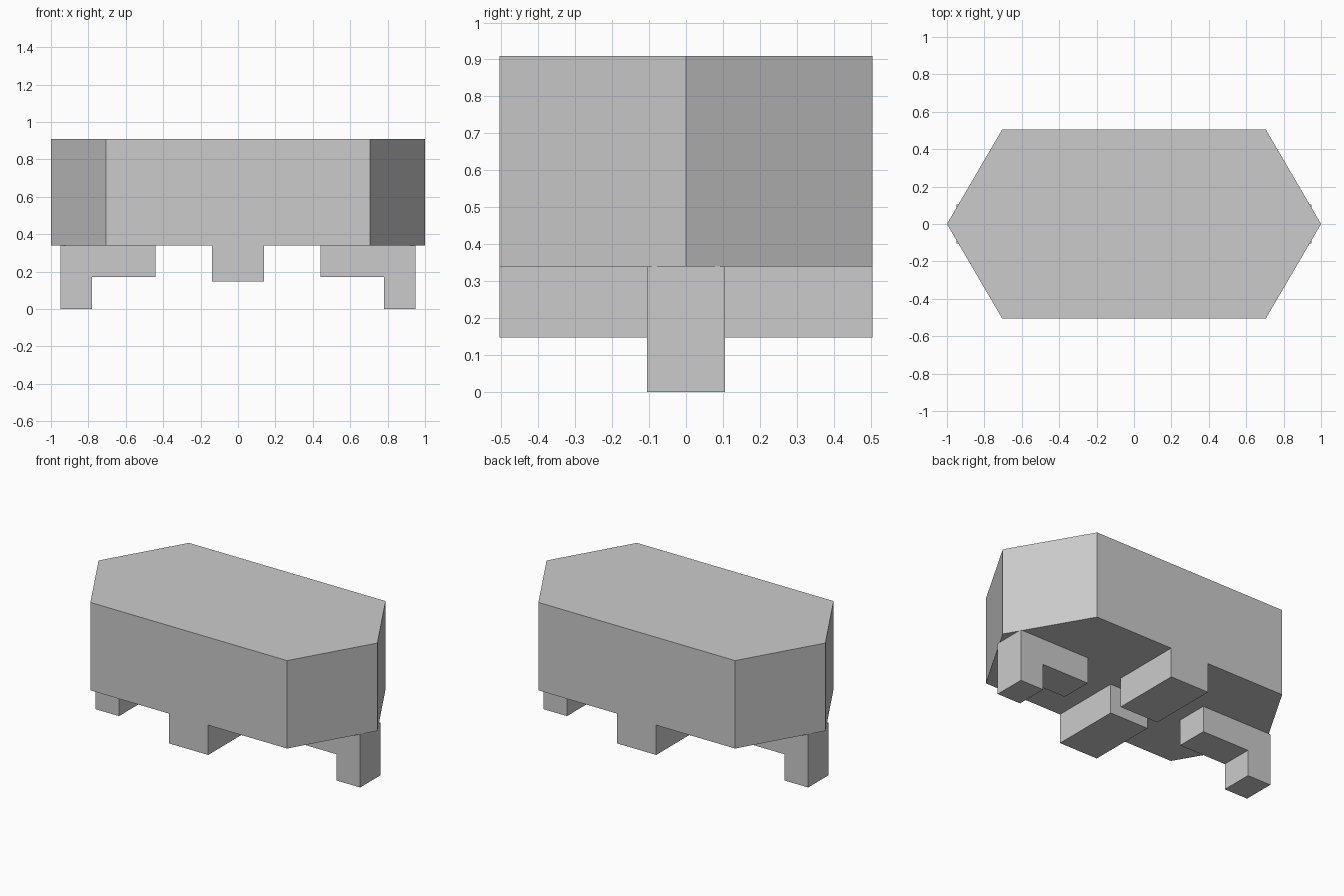
import bpy
import bmesh

cube = bpy.data.objects.get("Cube")
if cube:
    bpy.data.objects.remove(cube, do_unlink=True)

grey = bpy.data.materials.new("light grey")
grey.use_nodes = True
color = (0.6, 0.6, 0.6, 1)
grey.diffuse_color = color
grey.node_tree.nodes["Principled BSDF"].inputs["Base Color"].default_value = color


def prism(name, profile, extrude):
    """Extrude a closed 3D outline along a vector."""
    bm = bmesh.new()
    face = bm.faces.new([bm.verts.new(p) for p in profile])
    result = bmesh.ops.extrude_face_region(bm, geom=[face], use_keep_orig=True)
    moved = [v for v in result["geom"] if isinstance(v, bmesh.types.BMVert)]
    bmesh.ops.translate(bm, verts=moved, vec=extrude)
    bmesh.ops.recalc_face_normals(bm, faces=bm.faces)
    mesh = bpy.data.meshes.new(name)
    bm.to_mesh(mesh)
    bm.free()
    mesh.materials.append(grey)
    obj = bpy.data.objects.new(name, mesh)
    bpy.context.collection.objects.link(obj)
    return obj


BASE, TOP, DEPTH = 0.34, 0.91, 0.505

# Six-sided body
outline = [(1, 0), (0.705, DEPTH), (-0.705, DEPTH),
           (-1, 0), (-0.705, -DEPTH), (0.705, -DEPTH)]
prism("body", [(x, y, BASE) for x, y in outline], (0, 0, TOP - BASE))

# L-shaped legs under both pointed ends
leg = [(0.44, BASE), (0.44, 0.17), (0.78, 0.17),
       (0.78, 0), (0.95, 0), (0.95, BASE)]
for side, name in ((1, "left_leg"), (-1, "right_leg")):
    prism(name, [(side * x, -0.105, z) for x, z in leg], (0, 0.21, 0))

# Straight blocks under the front and back
block = [(-0.14, 0.147), (0.14, 0.147), (0.14, BASE), (-0.14, BASE)]
for side, name in ((-1, "front_block"), (1, "back_block")):
    prism(name, [(x, side * DEPTH, z) for x, z in block], (0, -side * 0.46, 0))
